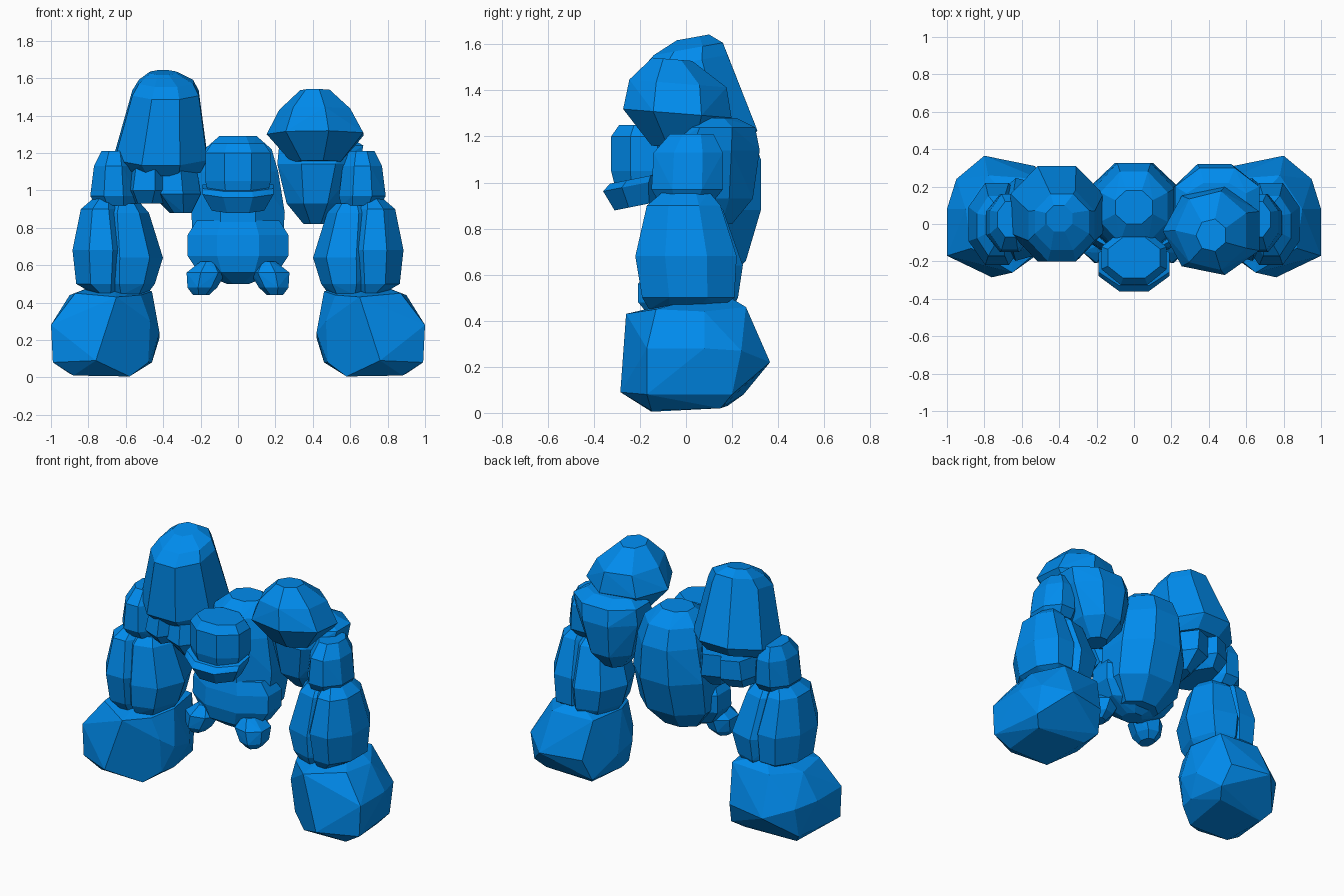
import bpy, bmesh, math

mat = bpy.data.materials.new("blue_stone")
mat.diffuse_color = (0.0, 0.26, 0.85, 1)


def hull(name, points, side=1):
    """One faceted stone: the convex hull of its corner points, side=-1 mirrors it."""
    bm = bmesh.new()
    for x, y, z in points:
        bm.verts.new((x * side, y, z))
    bmesh.ops.convex_hull(bm, input=bm.verts[:])
    loose = [v for v in bm.verts if not v.link_faces]
    bmesh.ops.delete(bm, geom=loose, context='VERTS')
    bmesh.ops.dissolve_limit(bm, angle_limit=math.radians(4), verts=bm.verts[:], edges=bm.edges[:])
    bmesh.ops.recalc_face_normals(bm, faces=bm.faces[:])
    me = bpy.data.meshes.new(name)
    bm.to_mesh(me)
    bm.free()
    me.materials.append(mat)
    ob = bpy.data.objects.new(name, me)
    bpy.context.collection.objects.link(ob)
    return ob


def rock(name, rings, n=8, slope=0, side=1):
    """Stone from stacked n-sided rings (z, x0, x1, y0, y1); slope tips the rings in y."""
    k = 1 / math.cos(math.pi / n)
    pts = []
    for z, x0, x1, y0, y1 in rings:
        for i in range(n):
            a = (i + 0.5) * math.tau / n
            x = (x0 + x1) / 2 + (x1 - x0) / 2 * k * math.cos(a)
            y = (y0 + y1) / 2 + (y1 - y0) / 2 * k * math.sin(a)
            pts.append((x, y, z + slope * (y - (y0 + y1) / 2)))
    return hull(name, pts, side)


# Arms, mirrored left and right
fist = [(.58, -.15, .005), (.88, -.15, .01), (.9, .15, .02), (.55, .18, .03),
        (.46, 0, .08), (.99, -.17, .08), (.76, -.285, .09), (.95, .2, .08), (.5, .25, .08), (.48, -.1, .08),
        (.8, .365, .22), (.42, .1, .21), (.42, -.05, .24), (.53, .31, .22),
        (1, -.17, .28), (1, .08, .28), (.95, .24, .27), (.73, -.26, .26), (.47, -.13, .3),
        (.9, .08, .44), (.87, -.13, .45), (.78, .26, .46), (.5, .24, .46), (.46, 0, .46),
        (.52, -.15, .44), (.65, -.26, .43), (.68, .15, .525)]
for side, tag in ((-1, "left"), (1, "right")):
    hull(tag + "_fist", fist, side)
    rock(tag + "_forearm_inner", [(.44, .5, .7, -.14, .18), (.5, .46, .74, -.17, .21), (.64, .42, .76, -.18, .23),
                                  (.88, .49, .74, -.14, .15), (.93, .53, .7, -.1, .1)], 7, side=side)
    rock(tag + "_forearm_outer", [(.45, .64, .78, -.16, .14), (.5, .6, .865, -.19, .21), (.68, .58, .885, -.22, .22),
                                  (.9, .63, .84, -.17, .15), (.96, .66, .77, -.1, .1)], 8, side=side)
    rock(tag + "_elbow", [(.92, .55, .76, -.12, .12), (.97, .54, .79, -.15, .16), (1.13, .56, .77, -.14, .16),
                          (1.21, .59, .73, -.07, .12)], 8, side=side)
    # Small feet
    rock(tag + "_foot", [(.44, .16, .24, -.17, -.06), (.48, .12, .27, -.2, -.02), (.56, .075, .275, -.2, 0),
                         (.62, .12, .2, -.15, -.03)], 7, side=side)

# Tall dome over the left shoulder, on two small stones
rock("left_shoulder_dome", [(1.11, -.6, -.2, -.14, .24), (1.18, -.66, -.165, -.2, .31), (1.52, -.565, -.21, -.2, .18),
                            (1.58, -.53, -.24, -.14, .16), (1.63, -.47, -.33, -.04, .1)], 8, slope=.18)
rock("left_shoulder_outer_stone", [(.93, -.56, -.4, -.12, .2), (1.0, -.6, -.35, -.18, .26),
                                   (1.12, -.58, -.36, -.16, .26)], 7)
rock("left_shoulder_inner_stone", [(.88, -.36, -.25, -.1, .15), (.98, -.45, -.2, -.17, .25),
                                   (1.12, -.45, -.22, -.14, .25)], 7)

# Two stacked stones on the right shoulder
rock("right_shoulder_lower_stone", [(.82, .35, .48, .04, .2), (.93, .26, .57, -.06, .29), (1.14, .21, .65, -.1, .32),
                                    (1.24, .22, .67, -.04, .3), (1.28, .28, .6, .03, .22)], 8)
rock("right_shoulder_upper_stone", [(1.15, .3, .55, -.14, .1), (1.3, .18, .67, -.255, .18), (1.43, .24, .6, -.23, .16),
                                    (1.535, .34, .49, -.14, .02)], 7, slope=-.08)

# Torso
rock("back_body", [(.53, -.13, .13, -.08, .14), (.66, -.235, .235, -.16, .26), (.88, -.25, .25, -.15, .325),
                   (1.1, -.215, .215, -.14, .325), (1.22, -.18, .18, -.1, .28), (1.29, -.1, .1, 0, .18)], 8)
rock("belly", [(.5, -.06, .06, -.08, .04), (.56, -.21, .21, -.16, .12), (.65, -.27, .27, -.18, .16),
               (.76, -.27, .27, -.17, .16), (.84, -.22, .22, -.15, .1)], 8)

# Head
rock("head", [(.99, -.16, .16, -.31, -.06), (1.05, -.175, .175, -.325, -.04), (1.2, -.175, .175, -.325, -.04),
              (1.25, -.14, .14, -.29, -.07)], 8)
rock("jaw", [(.9, -.14, .14, -.31, -.1), (.99, -.19, .19, -.36, -.08), (1.02, -.19, .19, -.33, -.08)], 8, slope=.2)
